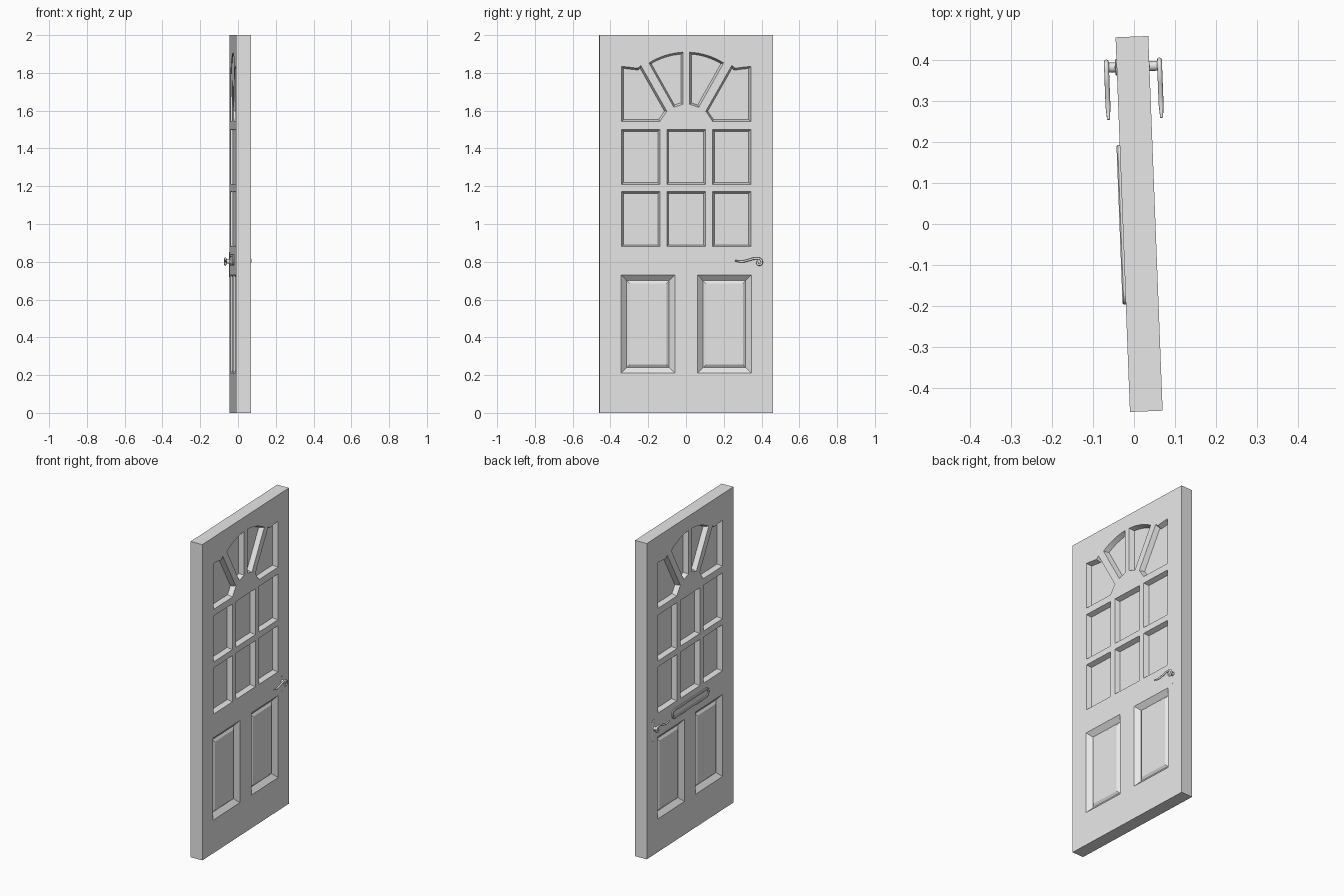
import bpy, bmesh, math
from mathutils import Matrix, Vector

cube = bpy.data.objects.get("Cube")
if cube:
    bpy.data.objects.remove(cube, do_unlink=True)

# The door stands slightly ajar
PLACE = Matrix.Translation((0.0125, 0, 0)) @ Matrix.Rotation(math.radians(2.2), 4, 'Z')
HALF_T, HALF_W, HEIGHT = 0.04, 0.4585, 2.0

grey = bpy.data.materials.new("plain grey")
grey.use_nodes = True
grey.diffuse_color = (0.8, 0.8, 0.8, 1)
grey.node_tree.nodes["Principled BSDF"].inputs["Base Color"].default_value = (0.8, 0.8, 0.8, 1)


def add_object(name, data):
    ob = bpy.data.objects.new(name, data)
    bpy.context.collection.objects.link(ob)
    data.materials.append(grey)
    ob.matrix_world = PLACE
    return ob


def finish(name, bm):
    bmesh.ops.recalc_face_normals(bm, faces=bm.faces)
    mesh = bpy.data.meshes.new(name)
    bm.to_mesh(mesh)
    bm.free()
    return add_object(name, mesh)


def inset(points, amount):
    """Offset a counter-clockwise outline inwards with mitred corners."""
    result = []
    for i, p in enumerate(points):
        a = (p - points[i - 1]).normalized()
        b = (points[(i + 1) % len(points)] - p).normalized()
        na, nb = Vector((-a.y, a.x)), Vector((-b.y, b.x))
        result.append(p + (na + nb) * amount / (1 + na.dot(nb)))
    return result


def loft(bm, outline, rings, side):
    """Closed solid through (inset, depth) rings of one outline in the y-z plane."""
    points = [Vector(p) for p in outline]
    area = sum(points[i - 1].cross(p) for i, p in enumerate(points))
    if area < 0:
        points.reverse()
    loops = [[bm.verts.new((side * x, p.x, p.y)) for p in inset(points, amount)]
             for amount, x in rings]
    bm.faces.new(loops[0])
    bm.faces.new(loops[-1])
    for low, high in zip(loops, loops[1:]):
        for i in range(len(low)):
            bm.faces.new((low[i - 1], low[i], high[i], high[i - 1]))


def rect(y0, y1, z0, z1):
    return [(y0, z0), (y1, z0), (y1, z1), (y0, z1)]


def rounded(cy, cz, half_w, half_h, r, steps=6):
    """Rounded rectangle outline."""
    points = []
    for quarter, (sy, sz) in enumerate(((1, 1), (-1, 1), (-1, -1), (1, -1))):
        for k in range(steps + 1):
            a = math.pi / 2 * (quarter + k / steps)
            points.append((cy + sy * (half_w - r) + r * math.cos(a),
                           cz + sz * (half_h - r) + r * math.sin(a)))
    return points


def mirrored(outline):
    return [(-y, z) for y, z in outline]


def arc(r, start, end, steps):
    """Arc about the centre of the fanlight."""
    return [(r * math.cos(start + (end - start) * k / steps),
             1.54 + r * math.sin(start + (end - start) * k / steps)) for k in range(steps + 1)]


# Window outlines: two rows of three, and the fanlight above
windows = [rect(y0, y1, z0, z1)
           for z0, z1 in ((0.88, 1.172), (1.21, 1.5))
           for y0, y1 in ((-0.342, -0.14), (-0.103, 0.103), (0.14, 0.342))]
fan_inner = arc(0.37, 1.006, math.acos(0.018 / 0.37), 8) + [(0.018, 1.634), (0.066, 1.618)]
fan_outer = [(0.103, 1.597), (0.14, 1.543), (0.342, 1.543), (0.342, 1.835),
             (0.257, 1.825), (0.241, 1.84)]
for shape in (fan_inner, fan_outer):
    windows += [shape, mirrored(shape)]
panels = [rect(0.06, 0.345, 0.21, 0.73)]
panels.append(mirrored(panels[0]))

# Door slab
bm = bmesh.new()
bmesh.ops.create_cube(bm, size=1, matrix=Matrix.Translation((0, 0, HEIGHT / 2)) @
                      Matrix.Diagonal((2 * HALF_T, 2 * HALF_W, HEIGHT, 1)))
door = finish("door", bm)

# Cut the windows and raised panels into both faces
bm = bmesh.new()
for side in (1, -1):
    for outline in windows:
        loft(bm, outline, [(0, 0.06), (0, HALF_T), (0.01, 0.01)], side)
    for outline in panels:
        loft(bm, outline, [(0, 0.06), (0, HALF_T), (0.03, 0.014), (0.045, 0.024)], side)
cutter = finish("recess_cutter", bm)
cutter.hide_render = True
cut = door.modifiers.new("recesses", 'BOOLEAN')
cut.operation, cut.solver, cut.object = 'DIFFERENCE', 'EXACT', cutter
bpy.context.view_layer.objects.active = door
bpy.ops.object.modifier_apply(modifier=cut.name)
bpy.data.objects.remove(cutter, do_unlink=True)

# Letter box and handle plate on the outer side
bm = bmesh.new()
loft(bm, rounded(0, 0.81, 0.195, 0.031, 0.028),
     [(0, 0.038), (0, 0.045), (0.003, 0.048), (0.012, 0.048), (0.014, 0.043)], -1)
finish("letter_box", bm)
bm = bmesh.new()
loft(bm, rounded(0.385, 0.785, 0.02, 0.07, 0.019), [(0, 0.038), (0, 0.042), (0.003, 0.044)], -1)
finish("handle_plate", bm)


def rod(bm, y, z, radius, x0, x1):
    matrix = Matrix.Translation(((x0 + x1) / 2, y, z)) @ Matrix.Rotation(math.pi / 2, 4, 'Y')
    bmesh.ops.create_cone(bm, cap_ends=True, segments=20, radius1=radius, radius2=radius,
                          depth=abs(x1 - x0), matrix=matrix)


# Spindles, screws and scrolled levers
lever_path = [(0.258, 0.806), (0.29, 0.801), (0.33, 0.809), (0.365, 0.817),
              (0.395, 0.81), (0.395, 0.788), (0.377, 0.788), (0.377, 0.8)]
smooth = []
for side, label in ((1, "inner"), (-1, "outer")):
    bm = bmesh.new()
    rod(bm, 0.385, 0.802, 0.012, side * 0.035, side * 0.066)
    smooth.append(finish(label + "_spindle", bm))
    bm = bmesh.new()
    for z in (0.745, 0.835):
        rod(bm, 0.385, z, 0.003, side * 0.035, side * (0.041 if side > 0 else 0.045))
    smooth.append(finish(label + "_screws", bm))

    curve = bpy.data.curves.new(label + "_lever", 'CURVE')
    curve.dimensions = '3D'
    curve.bevel_depth, curve.bevel_resolution = 0.006, 2
    curve.resolution_u, curve.use_fill_caps = 6, True
    spline = curve.splines.new('BEZIER')
    spline.bezier_points.add(len(lever_path) - 1)
    for i, (point, (y, z)) in enumerate(zip(spline.bezier_points, lever_path)):
        point.co = (side * 0.065, y, z)
        point.handle_left_type = point.handle_right_type = 'AUTO'
        point.radius = 0.6 if i == 0 else 1
    add_object(label + "_lever", curve)

bpy.ops.object.select_all(action='DESELECT')
for ob in smooth:
    ob.select_set(True)
bpy.context.view_layer.objects.active = smooth[0]
bpy.ops.object.shade_smooth_by_angle()
